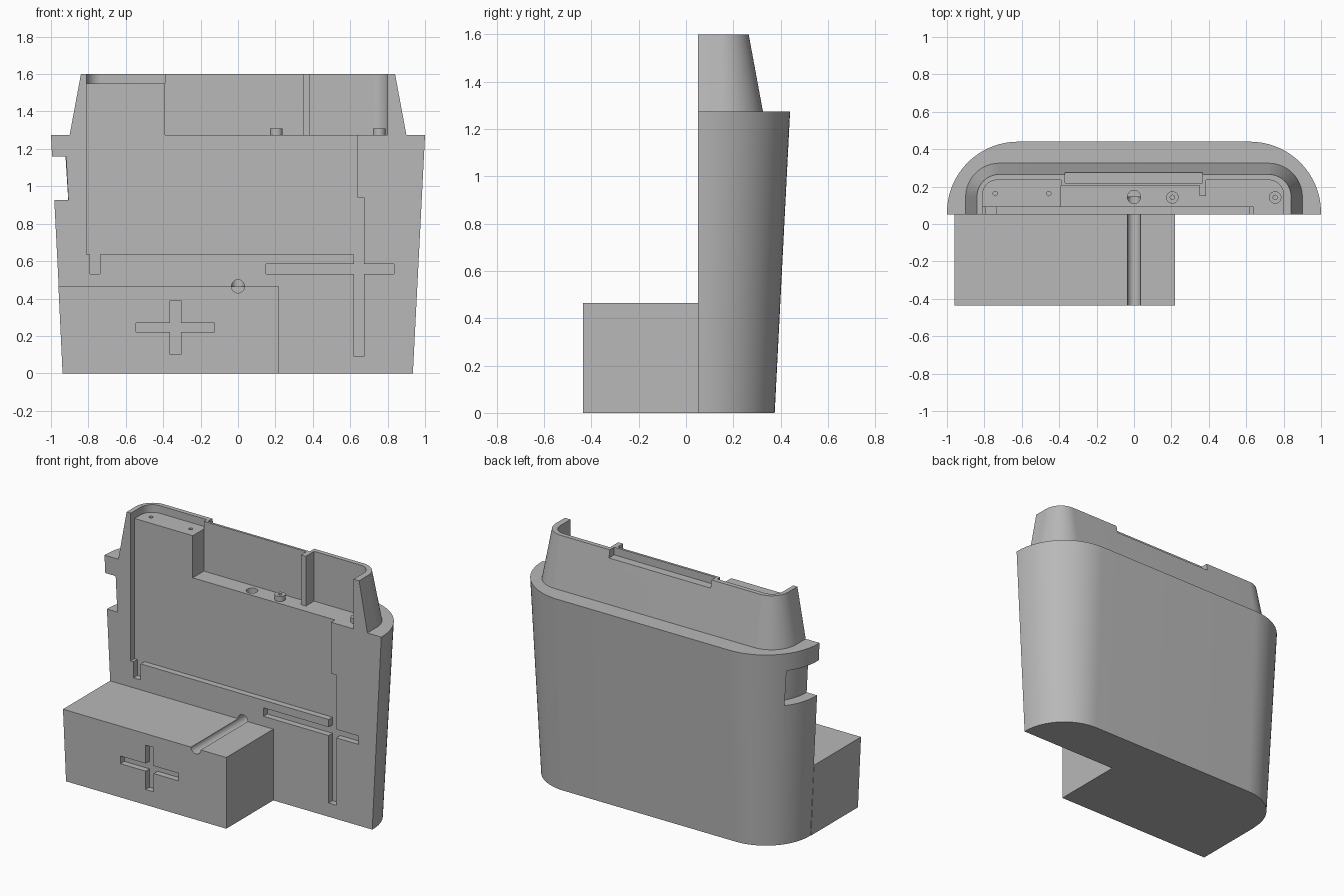
import bpy, bmesh
from math import sin, cos, radians, asin, degrees

cube = bpy.data.objects.get("Cube")
if cube:
    bpy.data.objects.remove(cube)

FRONT, RIM, TOP = 0.05, 1.275, 1.6

grey = bpy.data.materials.new("plain grey")
grey.use_nodes = True
grey.diffuse_color = (0.48, 0.48, 0.48, 1)
grey.node_tree.nodes["Principled BSDF"].inputs["Base Color"].default_value = grey.diffuse_color


def loft(name, ring_a, ring_b):
    """Closed solid between two matching rings of 3D points."""
    bm = bmesh.new()
    a = [bm.verts.new(p) for p in ring_a]
    b = [bm.verts.new(p) for p in ring_b]
    bm.faces.new(a)
    bm.faces.new(b)
    for i in range(len(a)):
        j = (i + 1) % len(a)
        bm.faces.new((a[i], a[j], b[j], b[i]))
    bmesh.ops.recalc_face_normals(bm, faces=bm.faces)
    mesh = bpy.data.meshes.new(name)
    bm.to_mesh(mesh)
    bm.free()
    mesh.materials.append(grey)
    ob = bpy.data.objects.new(name, mesh)
    bpy.context.collection.objects.link(ob)
    return ob


def upright(name, pts_a, za, zb, pts_b=None):
    """Plan outline (x, y) raised from za to zb."""
    return loft(name, [(x, y, za) for x, y in pts_a],
                [(x, y, zb) for x, y in pts_b or pts_a])


def along_y(name, pts, ya, yb):
    """Front outline (x, z) pushed from ya to yb."""
    return loft(name, [(x, ya, z) for x, z in pts], [(x, yb, z) for x, z in pts])


def rect(x0, x1, y0, y1):
    return [(x0, y0), (x1, y0), (x1, y1), (x0, y1)]


def arc(cx, cy, r, start, end, n=24):
    angles = [radians(start + (end - start) * i / n) for i in range(n + 1)]
    return [(cx + r * cos(t), cy + r * sin(t)) for t in angles]


def circle(cx, cy, r):
    return arc(cx, cy, r, 0, 350, 35)


def d_shape(c, cy, r):
    """Flat front with two rounded back corners."""
    return ([(-c - r, FRONT)] + arc(-c, cy, r, 180, 90)
            + arc(c, cy, r, 90, 0) + [(c + r, FRONT)])


def cross(x0, x1, z0, z1, cx0, cx1, cz0, cz1):
    return [(x0, cz0), (cx0, cz0), (cx0, z0), (cx1, z0), (cx1, cz0), (x1, cz0),
            (x1, cz1), (cx1, cz1), (cx1, z1), (cx0, z1), (cx0, cz1), (x0, cz1)]


def cut(targets, cutter):
    for ob in targets:
        mod = ob.modifiers.new("cut", 'BOOLEAN')
        mod.operation, mod.solver, mod.object = 'DIFFERENCE', 'EXACT', cutter
        bpy.context.view_layer.objects.active = ob
        bpy.ops.object.modifier_apply(modifier=mod.name)
    bpy.data.objects.remove(cutter)


# Main solids: drafted body, narrower upper shell and front block
CORNER, CORNER_Y = 0.62, 0.06
body = upright("body", d_shape(CORNER, CORNER_Y, 0.315), 0, RIM,
               d_shape(CORNER, CORNER_Y, 0.38))
shell = upright("upper_shell", d_shape(0.72, 0.145, 0.18), RIM, TOP,
                d_shape(0.72, 0.145, 0.12))
block = along_y("front_block", [(-0.938, 0), (0.22, 0), (0.22, 0.465), (-0.96, 0.465)],
                -0.435, FRONT)

# Shell cavity: shallow left shelf, deep middle and deep right pocket
left = ([(-0.81, 0)] + arc(-0.73, 0.155, 0.08, 180, 90)
        + [(-0.39, 0.235), (-0.39, 0.15), (-0.3, 0.15), (-0.3, 0)])
right = ([(0.3, 0), (0.3, 0.15), (0.385, 0.15), (0.385, 0.235)]
         + arc(0.72, 0.155, 0.08, 90, 0) + [(0.8, 0)])
cut([shell], upright("cutter", left, 1.55, 1.7))
cut([shell], upright("cutter", rect(-0.39, 0.35, -0.01, 0.205), 1.2, 1.7))
cut([shell], upright("cutter", right, 1.19, 1.71))

# Notch along the back of the top edge
cut([shell], upright("cutter", rect(-0.37, 0.365, 0.22, 0.4), 1.55, 1.7))

# Recessed front panel running into the cross-shaped groove
panel = [(-0.81, 1.7), (-0.81, 0.635), (-0.79, 0.635), (-0.79, 0.53), (-0.738, 0.53),
         (-0.738, 0.635), (0.62, 0.635), (0.62, 0.585), (0.15, 0.585), (0.15, 0.53),
         (0.62, 0.53), (0.62, 0.09), (0.675, 0.09), (0.675, 0.53), (0.835, 0.53),
         (0.835, 0.585), (0.675, 0.585), (0.675, 0.94), (0.638, 0.94), (0.638, 1.7)]
cut([body, shell], along_y("cutter", panel, -0.2, 0.09))

# Cross-shaped groove in the block
cut([block], along_y("cutter", cross(-0.545, -0.125, 0.1, 0.39,
                                     -0.363, -0.305, 0.22, 0.27), -0.6, -0.395))

# Round channel over the block, meeting a vertical bore in the body
cut([block, body], along_y("cutter", circle(0, 0.465, 0.035), -0.6, 0.145))
cut([body], upright("cutter", circle(0, 0.145, 0.035), 0.465, 1.4))

# Side notch following the rounded corner
def notch_outline(r):
    end = 180 - degrees(asin((0.28 - CORNER_Y) / r))
    return ([(-1.2, 0), (-CORNER - r, 0)]
            + arc(-CORNER, CORNER_Y, r, 180, end) + [(-1.2, 0.28)])


cut([body], upright("cutter", notch_outline(0.287), 0.928, 1.16, notch_outline(0.299)))

# Pin holes in the left shelf
for x in (-0.742, -0.456):
    cut([shell], upright("cutter", circle(x, 0.163, 0.012), 1.5, 1.65))

# Hollow pegs on the cavity floor
parts = [body, shell, block]
for side, x in (("middle", 0.205), ("left", 0.755)):
    peg = upright(side + "_peg", circle(x, 0.142, 0.033), RIM - 0.005, 1.308)
    cut([peg], upright("cutter", circle(x, 0.142, 0.012), 1.28, 1.4))
    parts.append(peg)

# Smooth the rounded corners, keep edges sharp
bpy.ops.object.select_all(action='DESELECT')
for ob in parts:
    ob.select_set(True)
bpy.context.view_layer.objects.active = body
bpy.ops.object.shade_smooth_by_angle(angle=radians(25))
